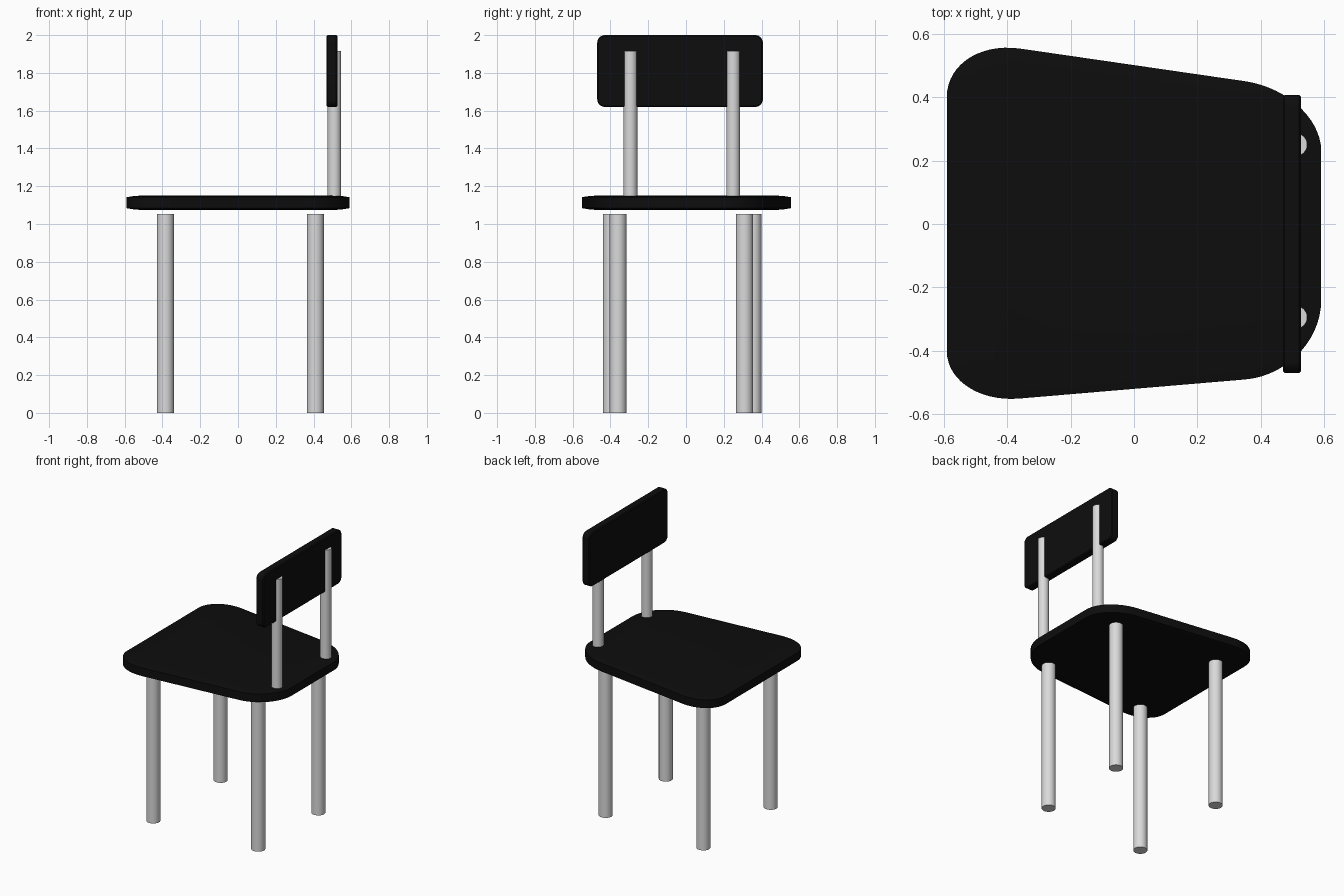
import bpy
import bmesh
from math import pi, radians
from mathutils import Vector, Matrix
from mathutils.geometry import interpolate_bezier

cube = bpy.data.objects.get("Cube")
if cube:
    bpy.data.objects.remove(cube, do_unlink=True)


def make_material(name, colour):
    mat = bpy.data.materials.new(name)
    mat.use_nodes = True
    mat.diffuse_color = colour
    bsdf = next(n for n in mat.node_tree.nodes if n.type == 'BSDF_PRINCIPLED')
    bsdf.inputs["Base Color"].default_value = colour
    return mat


black = make_material("black", (0.004, 0.004, 0.004, 1))
metal = make_material("light_grey", (0.7, 0.7, 0.7, 1))


def finish(obj, name, mat):
    obj.name = obj.data.name = name
    obj.data.materials.append(mat)
    bpy.ops.object.select_all(action='DESELECT')
    obj.select_set(True)
    bpy.context.view_layer.objects.active = obj
    bpy.ops.object.shade_smooth_by_angle(angle=radians(35))


def tube(name, x, y, bottom, top, radius):
    bpy.ops.mesh.primitive_cylinder_add(
        vertices=32, radius=radius, depth=top - bottom,
        location=(x, y, (bottom + top) / 2))
    finish(bpy.context.object, name, metal)


def rounded_outline(corners, steps):
    """Each corner is (start, sharp corner, end); straight edges join them."""
    points = []
    for start, tip, end in corners:
        a, c, b = (Vector((*p, 0)) for p in (start, tip, end))
        points += interpolate_bezier(a, a.lerp(c, 0.55), b.lerp(c, 0.55), b, steps)
    return points


def slab(name, outline, layers, matrix):
    """Stack copies of the outline; each layer is (height, inward offset)."""
    bm = bmesh.new()
    n = len(outline)
    rings = []
    for height, inset in layers:
        ring = []
        for i, p in enumerate(outline):
            along = outline[(i + 1) % n] - outline[i - 1]
            inward = Vector((-along.y, along.x, 0)).normalized()
            ring.append(bm.verts.new(p + inward * inset + Vector((0, 0, height))))
        rings.append(ring)
    for low, high in zip(rings, rings[1:]):
        for i in range(n):
            j = (i + 1) % n
            bm.faces.new((low[i], low[j], high[j], high[i]))
    bm.faces.new(rings[0][::-1])
    bm.faces.new(rings[-1])
    bm.transform(matrix)
    bmesh.ops.recalc_face_normals(bm, faces=bm.faces[:])
    mesh = bpy.data.meshes.new(name)
    bm.to_mesh(mesh)
    bm.free()
    obj = bpy.data.objects.new(name, mesh)
    bpy.context.collection.objects.link(obj)
    finish(obj, name, black)


# Seat: tapered, with large rounded corners and softened rims
seat_corners = [
    ((0.59, -0.24), (0.59, -0.47), (0.35, -0.49)),
    ((0.59, 0.23), (0.59, 0.415), (0.35, 0.45))[::-1],
    ((-0.36, 0.553), (-0.59, 0.585), (-0.59, 0.40)),
    ((-0.59, -0.40), (-0.59, -0.57), (-0.36, -0.55)),
]
seat_corners[0] = seat_corners[0][::-1]
seat_corners[1] = seat_corners[1][::-1]
seat_layers = [(1.073, 0.10), (1.077, 0.04), (1.084, 0),
               (1.142, 0), (1.148, 0.04), (1.152, 0.10)]
slab("seat", rounded_outline(seat_corners, 16), seat_layers, Matrix())

# Backrest: rounded panel drawn in y and z, then turned upright
y0, y1, z0, z1, r = -0.47, 0.407, 1.62, 2.0, 0.04
back_corners = [
    ((y1 - r, z0), (y1, z0), (y1, z0 + r)),
    ((y1, z1 - r), (y1, z1), (y1 - r, z1)),
    ((y0 + r, z1), (y0, z1), (y0, z1 - r)),
    ((y0, z0 + r), (y0, z0), (y0 + r, z0)),
]
upright = Matrix.Rotation(pi / 2, 4, 'Z') @ Matrix.Rotation(pi / 2, 4, 'X')
back_layers = [(0.469, 0.006), (0.475, 0), (0.52, 0), (0.526, 0.006)]
slab("backrest", rounded_outline(back_corners, 8), back_layers, upright)

# Backrest posts
for side, y in (("left", 0.25), ("right", -0.294)):
    tube(f"{side}_post", 0.51, y, 1.14, 1.917, 0.036)

# Legs
for name, x, y in (("wide_end_leg_a", -0.384, 0.355), ("wide_end_leg_b", -0.384, -0.395),
                   ("back_leg_a", 0.41, 0.31), ("back_leg_b", 0.41, -0.36)):
    tube(name, x, y, 0, 1.053, 0.045)
